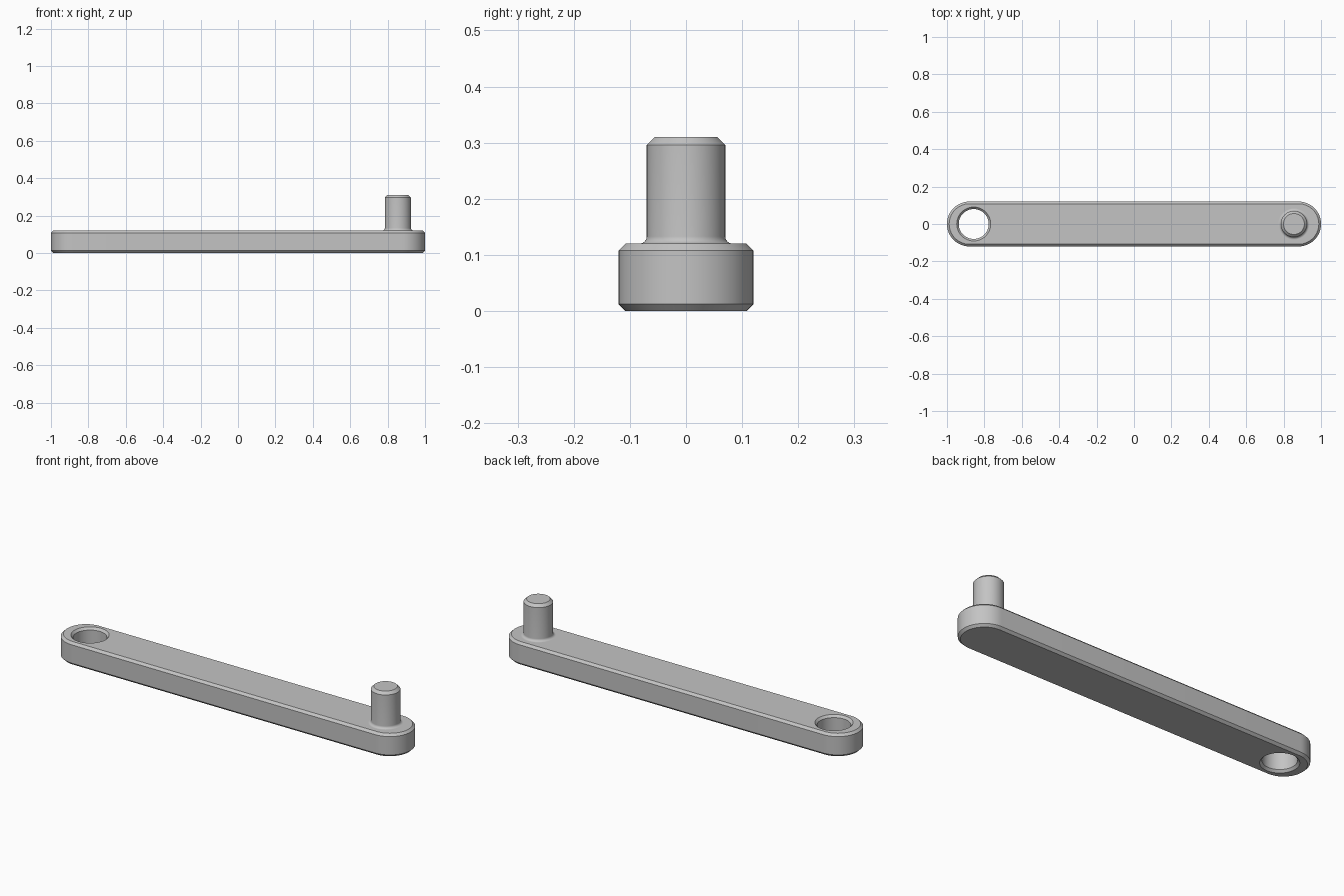
import bpy, bmesh
from math import sin, cos, pi, radians

cube = bpy.data.objects.get("Cube")
if cube:
    bpy.data.objects.remove(cube, do_unlink=True)

LENGTH, WIDTH, THICK, BEVEL = 2.0, 0.24, 0.12, 0.012
PIN_X, HOLE_X = 0.855, -0.857
PIN_R, HOLE_R, PIN_TOP = 0.07, 0.08, 0.31

grey = bpy.data.materials.new("plain grey")
grey.use_nodes = True
grey.diffuse_color = (0.55, 0.55, 0.55, 1)
grey.node_tree.nodes["Principled BSDF"].inputs["Base Color"].default_value = (0.55, 0.55, 0.55, 1)


def circle(x, r, z, n=64):
    return [(x + r * cos(2 * pi * i / n), r * sin(2 * pi * i / n), z) for i in range(n)]


def stadium(r, z, n=32):
    """Slot outline with half-round ends of radius r."""
    c = LENGTH / 2 - WIDTH / 2
    arc = [(c + r * cos(a), r * sin(a), z)
           for a in (-pi / 2 + pi * i / n for i in range(n + 1))]
    return arc + [(-x, -y, z) for x, y, z in arc]


def skin(bm, rings):
    """Join stacked rings with quads; return the vertex loops."""
    loops = [[bm.verts.new(p) for p in ring] for ring in rings]
    for a, b in zip(loops, loops[1:]):
        for i in range(len(a)):
            j = (i + 1) % len(a)
            bm.faces.new((a[i], a[j], b[j], b[i]))
    return loops


def finish(bm, name):
    bmesh.ops.recalc_face_normals(bm, faces=bm.faces[:])
    mesh = bpy.data.meshes.new(name)
    bm.to_mesh(mesh)
    bm.free()
    mesh.materials.append(grey)
    obj = bpy.data.objects.new(name, mesh)
    bpy.context.collection.objects.link(obj)
    bpy.ops.object.select_all(action='DESELECT')
    obj.select_set(True)
    bpy.context.view_layer.objects.active = obj
    bpy.ops.object.shade_smooth_by_angle(angle=radians(30))


# Arm: chamfered slot shape with a chamfered through hole
bm = bmesh.new()
levels = ((BEVEL, 0), (0, BEVEL), (0, THICK - BEVEL), (BEVEL, THICK))
outer = skin(bm, [stadium(WIDTH / 2 - inset, z) for inset, z in levels])
inner = skin(bm, [circle(HOLE_X, HOLE_R + flare * 0.9, z) for flare, z in levels])
for k in (0, -1):
    rim = set(outer[k] + inner[k])
    edges = [e for e in bm.edges if e.verts[0] in rim and e.verts[1] in rim]
    bmesh.ops.triangle_fill(bm, use_beauty=True, use_dissolve=False, edges=edges)
finish(bm, "crank_arm")

# Pin: filleted foot, straight shaft, chamfered tip
fillet = 0.013
profile = [(PIN_R + fillet, THICK - 0.02)]
for i in range(9):
    a = pi / 2 * i / 8
    profile.append((PIN_R + fillet * (1 - sin(a)), THICK + fillet * (1 - cos(a))))
profile += [(PIN_R, PIN_TOP - 0.014), (PIN_R - 0.014, PIN_TOP)]
bm = bmesh.new()
loops = skin(bm, [circle(PIN_X, r, z) for r, z in profile])
for k in (0, -1):
    bm.faces.new(loops[k])
finish(bm, "crank_pin")
